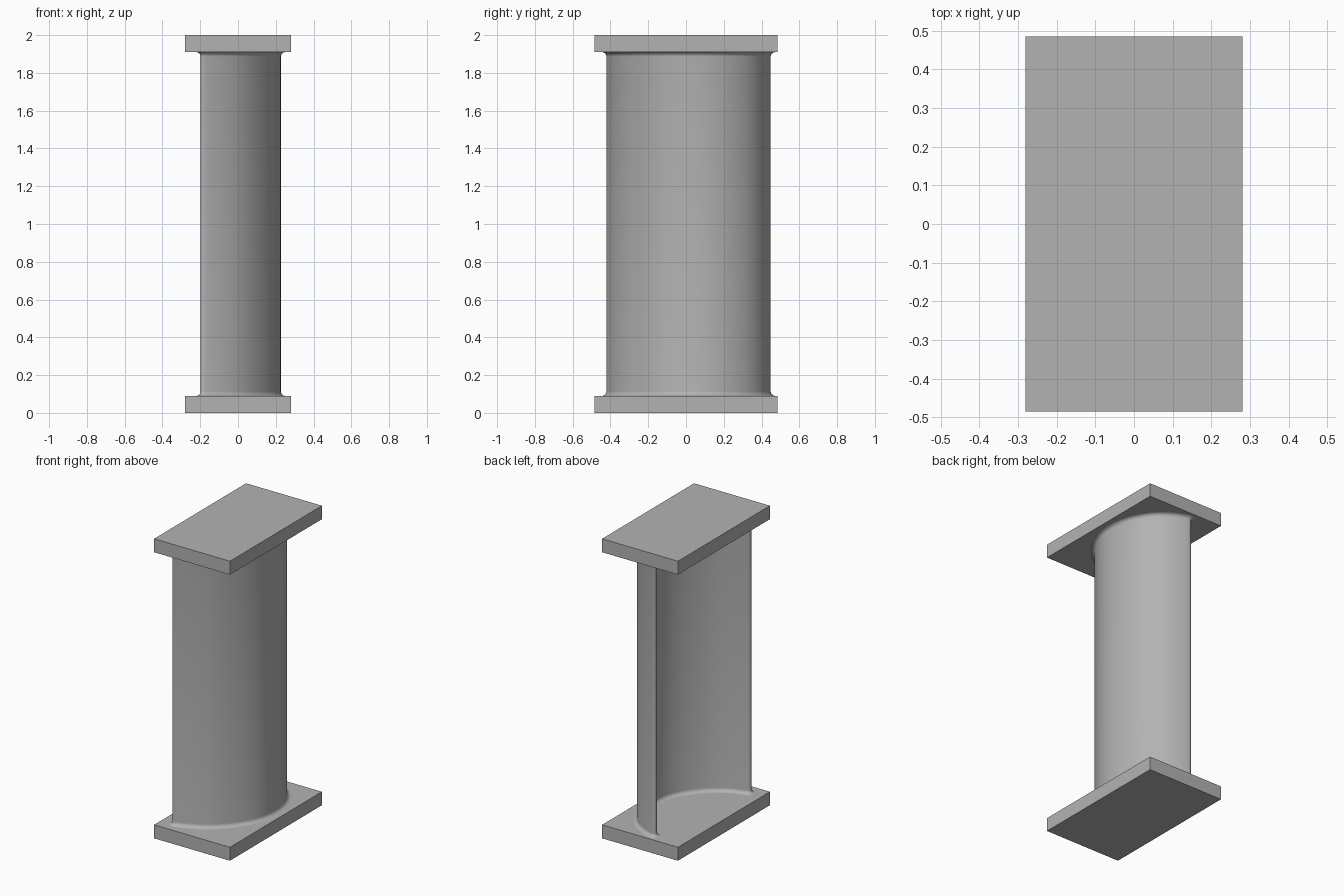
import bpy
import bmesh
import math
from mathutils import Vector
from mathutils.geometry import interpolate_bezier

cube = bpy.data.objects.get("Cube")
if cube:
    bpy.data.objects.remove(cube, do_unlink=True)

PLATE = (0.56, 0.97, 0.09)
FILLET = 0.025
HALF_THICK = 0.018

metal = bpy.data.materials.new("plain grey metal")
metal.use_nodes = True
grey = (0.45, 0.45, 0.45, 1)
metal.diffuse_color = grey
metal.node_tree.nodes["Principled BSDF"].inputs["Base Color"].default_value = grey


def make_object(name, bm):
    bmesh.ops.recalc_face_normals(bm, faces=bm.faces)
    mesh = bpy.data.meshes.new(name)
    bm.to_mesh(mesh)
    bm.free()
    mesh.materials.append(metal)
    obj = bpy.data.objects.new(name, mesh)
    bpy.context.collection.objects.link(obj)
    return obj


def plate(name, z):
    bm = bmesh.new()
    bmesh.ops.create_cube(bm, size=1)
    bmesh.ops.scale(bm, vec=PLATE, verts=bm.verts)
    bmesh.ops.translate(bm, vec=(0, 0, z), verts=bm.verts)
    make_object(name, bm)


def camber_line():
    """Curved middle line of the vane, from the front tip to the back tip."""
    knots = [(-0.18, -0.403), (0.08, -0.25), (0.209, 0.05), (0.13, 0.3), (-0.065, 0.43)]
    pts = [Vector((x, y, 0)) for x, y in knots]
    tans = [Vector(t).normalized() for t in
            ((1, 0.3, 0), (0.66, 0.75, 0), (0, 1, 0), (-0.58, 0.82, 0), (-1, 0.3, 0))]
    line = []
    for i in range(len(pts) - 1):
        reach = (pts[i + 1] - pts[i]).length * 0.36
        seg = interpolate_bezier(pts[i], pts[i] + tans[i] * reach,
                                 pts[i + 1] - tans[i + 1] * reach, pts[i + 1], 12)
        line += seg[:-1]
    return line + [pts[-1]]


def section(line, radius):
    """Closed outline at a given distance from the line, with round tips."""
    n = len(line)
    dirs = [(line[min(i + 1, n - 1)] - line[max(i - 1, 0)]).normalized() for i in range(n)]
    sides = [Vector((d.y, -d.x, 0)) for d in dirs]

    def tip(i, forward, side):
        return [line[i] + radius * (side * math.cos(a) + forward * math.sin(a))
                for a in (math.pi * k / 8 for k in range(1, 8))]

    outer = [p + s * radius for p, s in zip(line, sides)]
    inner = [p - s * radius for p, s in zip(line, sides)]
    return (outer + tip(-1, dirs[-1], sides[-1])
            + inner[::-1] + tip(0, -dirs[0], -sides[0]))


# End plates
plate("bottom_plate", PLATE[2] / 2)
plate("top_plate", 2 - PLATE[2] / 2)

# Curved vane with a fillet where it meets each plate
line = camber_line()
steps = [math.pi / 2 * k / 6 for k in range(7)]
half = [(PLATE[2] + FILLET * (1 - math.cos(a)), FILLET * (1 - math.sin(a))) for a in steps]
levels = half + [(2 - z, grow) for z, grow in reversed(half)]
bm = bmesh.new()
rings = [[bm.verts.new((p.x, p.y, z)) for p in section(line, HALF_THICK + grow)]
         for z, grow in levels]
for low, high in zip(rings, rings[1:]):
    for i in range(len(low)):
        j = (i + 1) % len(low)
        bm.faces.new((low[i], low[j], high[j], high[i]))
vane = make_object("curved_vane", bm)
bpy.context.view_layer.objects.active = vane
vane.select_set(True)
bpy.ops.object.shade_smooth_by_angle(angle=math.radians(40))
